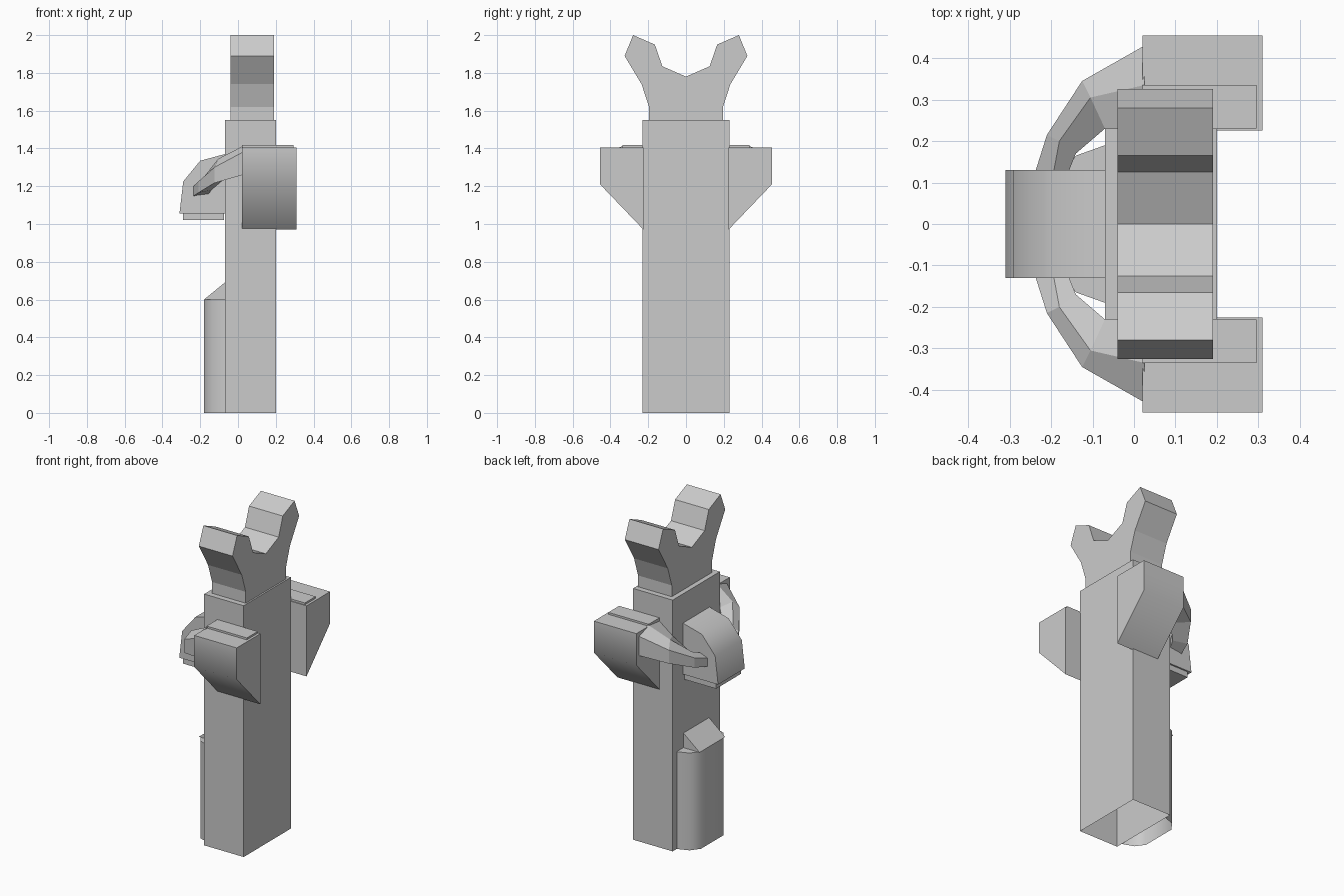
import bpy
import bmesh
from mathutils import Vector

cube = bpy.data.objects.get("Cube")
if cube:
    bpy.data.objects.remove(cube, do_unlink=True)

grey = bpy.data.materials.new("plain_grey")
grey.use_nodes = True
grey.diffuse_color = (0.6, 0.6, 0.6, 1)
grey.node_tree.nodes["Principled BSDF"].inputs["Base Color"].default_value = (0.6, 0.6, 0.6, 1)


def loft(name, rings, start_cap=True, end_cap=True, smooth=None):
    """Skin a list of matching closed rings into one object."""
    bm = bmesh.new()
    loops = [[bm.verts.new(p) for p in ring] for ring in rings]
    n = len(loops[0])
    for a, b in zip(loops, loops[1:]):
        for i in range(n):
            j = (i + 1) % n
            bm.faces.new((a[i], a[j], b[j], b[i]))
    if start_cap:
        bm.faces.new(loops[0])
    if end_cap:
        bm.faces.new(loops[-1])
    bmesh.ops.recalc_face_normals(bm, faces=bm.faces)
    # Open shells: make the walls face away from the middle
    if not (start_cap and end_cap):
        mid = sum((v.co for v in bm.verts), Vector()) / len(bm.verts)
        if sum((f.calc_center_median() - mid).dot(f.normal) * f.calc_area() for f in bm.faces) < 0:
            bmesh.ops.reverse_faces(bm, faces=bm.faces)
    mesh = bpy.data.meshes.new(name)
    bm.to_mesh(mesh)
    bm.free()
    mesh.materials.append(grey)
    obj = bpy.data.objects.new(name, mesh)
    bpy.context.collection.objects.link(obj)
    if smooth:
        bpy.ops.object.select_all(action='DESELECT')
        obj.select_set(True)
        bpy.context.view_layer.objects.active = obj
        bpy.ops.object.shade_smooth_by_angle(angle=smooth)
    return obj


def along_x(name, yz, x0, x1, **kw):
    return loft(name, [[(x, y, z) for y, z in yz] for x in (x0, x1)], **kw)


def along_y(name, xz, y0, y1, **kw):
    return loft(name, [[(x, y, z) for x, z in xz] for y in (y0, y1)], **kw)


def along_z(name, xy, z0, z1, **kw):
    return loft(name, [[(x, y, z) for x, y in xy] for z in (z0, z1)], **kw)


# Tall column, hollow underneath
along_z("column", [(-0.07, -0.23), (0.2, -0.23), (0.2, 0.23), (-0.07, 0.23)],
        0, 1.55, start_cap=False)

# Forked head on top
half = [(0.196, 1.55), (0.196, 1.62), (0.235, 1.74), (0.325, 1.89),
        (0.28, 2.0), (0.165, 1.95), (0.125, 1.835)]
fork = half + [(0, 1.78)] + [(-y, z) for y, z in reversed(half)]
along_x("forked_head", fork, -0.04, 0.19)

# Rounded block on the lower side, with a sloped cap
side = [(-0.07, 0.19), (-0.14, 0.165), (-0.18, 0.11)]
along_z("lower_block", side + [(x, -y) for x, y in reversed(side)],
        0, 0.6, start_cap=False, smooth=1.0)
along_y("lower_block_cap", [(-0.07, 0.6), (-0.18, 0.6), (-0.07, 0.69)], -0.125, 0.125)

# Pouch on the upper side with its base plate
along_y("side_pouch", [(-0.07, 1.37), (-0.2, 1.335), (-0.29, 1.225),
                       (-0.31, 1.055), (-0.07, 1.055)], -0.13, 0.13, smooth=0.9)
along_y("side_pouch_base", [(-0.29, 1.06), (-0.29, 1.02), (-0.075, 1.02), (-0.075, 1.06)],
        -0.12, 0.12)

# Strap stations: outer, ridge and inner edges
stations = [
    [(0.025, 0.43, 1.26), (0.025, 0.43, 1.38), (0.025, 0.335, 1.412), (0.025, 0.23, 1.4), (0.025, 0.23, 1.29)],
    [(-0.125, 0.345, 1.217), (-0.125, 0.345, 1.3), (-0.105, 0.305, 1.345), (-0.07, 0.23, 1.33), (-0.07, 0.23, 1.24)],
    [(-0.21, 0.215, 1.165), (-0.21, 0.215, 1.225), (-0.18, 0.2, 1.25), (-0.14, 0.17, 1.235), (-0.14, 0.17, 1.18)],
    [(-0.24, 0.12, 1.145), (-0.24, 0.12, 1.196), (-0.195, 0.12, 1.215), (-0.16, 0.12, 1.2), (-0.16, 0.12, 1.155)],
]

# Wedge boxes, lids and straps on both long ends
for label, s in (("front", -1), ("back", 1)):
    along_x(label + "_box", [(s * 0.225, 1.405), (s * 0.455, 1.405),
                             (s * 0.455, 1.21), (s * 0.225, 0.97)], 0.02, 0.31, smooth=0.9)
    along_x(label + "_box_lid", [(s * 0.23, 1.4), (s * 0.335, 1.4),
                                 (s * 0.335, 1.417), (s * 0.23, 1.417)], 0.02, 0.295)
    loft(label + "_strap", [[(x, s * y, z) for x, y, z in ring] for ring in stations])
